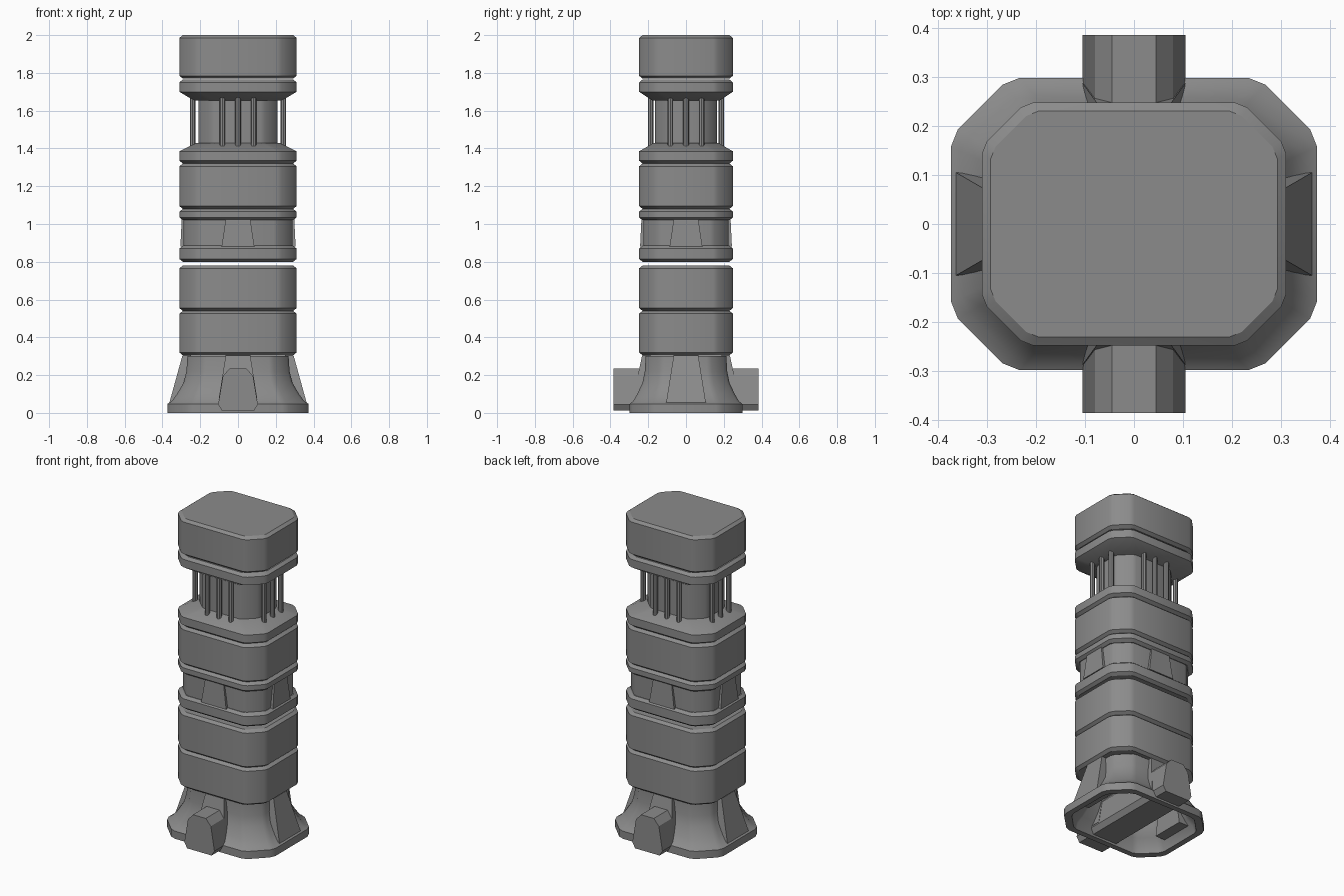
import bpy, math
from mathutils import Matrix

cube = bpy.data.objects.get("Cube")
if cube:
    bpy.data.objects.remove(cube, do_unlink=True)

grey = bpy.data.materials.new("mid_grey")
grey.use_nodes = True
COLOUR = (0.26, 0.26, 0.26, 1)
grey.diffuse_color = COLOUR
grey.node_tree.nodes["Principled BSDF"].inputs["Base Color"].default_value = COLOUR

HX, HY = 0.31, 0.248          # half width and half depth of the column


def add_mesh(name, verts, faces, smooth=True):
    mesh = bpy.data.meshes.new(name)
    mesh.from_pydata(verts, [], faces)
    mesh.materials.append(grey)
    obj = bpy.data.objects.new(name, mesh)
    bpy.context.collection.objects.link(obj)
    bpy.ops.object.select_all(action='DESELECT')
    obj.select_set(True)
    bpy.context.view_layer.objects.active = obj
    if smooth:
        bpy.ops.object.shade_smooth_by_angle(angle=math.radians(30))
    return obj


def outline(hx, hy, c):
    """Rectangle whose corners are softened chamfers of size c."""
    corner = [(hx, hy - c), (hx - c * 0.1, hy - c * 0.75),
              (hx - c * 0.75, hy - c * 0.1), (hx - c, hy)]
    pts = []
    for sx, sy in ((1, 1), (-1, 1), (-1, -1), (1, -1)):
        quad = [(x * sx, y * sy) for x, y in corner]
        pts += quad if sx * sy > 0 else quad[::-1]
    return pts


def loft(name, rings):
    """Skin a closed stack of (z, half x, half y, corner) outlines."""
    verts, faces = [], []
    for z, hx, hy, c in rings:
        verts += [(x, y, z) for x, y in outline(hx, hy, c)]
    n = 16
    for r in range(len(rings) - 1):
        for i in range(n):
            j = (i + 1) % n
            faces.append((r * n + i, r * n + j, r * n + n + j, r * n + n + i))
    faces.append(tuple(reversed(range(n))))
    faces.append(tuple(range((len(rings) - 1) * n, len(rings) * n)))
    return add_mesh(name, verts, faces)


def inset(z, d, c=0.105):
    return (z, HX - d, HY - d, c)


def band(name, z0, z1, bevel=0.018):
    loft(name, [inset(z0, bevel, 0.097), inset(z0 + bevel * 0.8, 0),
                inset(z1 - bevel * 0.8, 0), inset(z1, bevel, 0.097)])


# Plain blocks and narrow bands
band("lower_block", 0.305, 0.54)
band("second_block", 0.54, 0.78)
band("waist_lower_band", 0.80, 0.885)
band("waist_upper_band", 1.02, 1.08)
band("middle_block", 1.08, 1.32)
band("cap_block", 1.77, 2.0)
loft("waist_recess", [inset(0.87, 0.022, 0.1), inset(1.03, 0.022, 0.1)])

# Narrow neck with flared collars
loft("neck_lower_collar", [inset(1.32, 0.018), inset(1.335, 0), inset(1.385, 0),
                           (1.43, 0.22, 0.17, 0.1)])
loft("neck_core", [(1.4, 0.21, 0.163, 0.09), (1.68, 0.21, 0.163, 0.09)])
loft("neck_upper_collar", [(1.655, 0.235, 0.18, 0.1), inset(1.70, 0),
                           inset(1.75, 0), inset(1.765, 0.018)])


def rod(name, x, y):
    r, n = 0.015, 8
    verts = [(x + r * math.cos(math.tau * i / n), y + r * math.sin(math.tau * i / n), z)
             for z in (1.41, 1.68) for i in range(n)]
    faces = [(i, (i + 1) % n, (i + 1) % n + n, i + n) for i in range(n)]
    add_mesh(name, verts, faces + [tuple(reversed(range(n))), tuple(range(n, 2 * n))])


for s, x_side, y_side in ((1, "left", "back"), (-1, "right", "front")):
    for k in (-1, 0, 1):
        rod(f"{y_side}_rod_{k + 2}", k * 0.083, s * 0.187)
        rod(f"{x_side}_rod_{k + 2}", s * 0.24, k * 0.083)


# Tapered panels: built facing +x, then turned to each side
def panel(name, angle, z0, z1, w0, w1, out0, out1, back):
    verts = [(back, -w0, z0), (out0, -w0, z0), (out0, w0, z0), (back, w0, z0),
             (back, -w1, z1), (out1, -w1, z1), (out1, w1, z1), (back, w1, z1)]
    faces = [(3, 2, 1, 0), (4, 5, 6, 7), (0, 1, 5, 4),
             (1, 2, 6, 5), (2, 3, 7, 6), (3, 0, 4, 7)]
    obj = add_mesh(name, verts, faces, False)
    obj.data.transform(Matrix.Rotation(angle, 4, 'Z'))


for k, side in enumerate(("left", "back", "right", "front")):
    h = (HX, HY)[k % 2]
    foot = (0.363, 0.287)[k % 2]
    panel(side + "_waist_panel", k * math.pi / 2, 0.88, 1.025, 0.087, 0.065,
          h - 0.005, h - 0.012, h - 0.05)
    panel(side + "_buttress", k * math.pi / 2, 0.055, 0.305, 0.105, 0.065,
          foot, h - 0.016, h - 0.06)

# Hollow flared base: outer skin upward, then inner skin, closed on top of the hollow
FX, FY = 0.373, 0.298
flare = [(0.30, 0.105), (0.22, 0.10), (0.16, 0.085), (0.10, 0.05), (0.062, 0.022)]
outer = [(z, FX - d, FY - d * 0.8, 0.14 - d * 0.33) for z, d in reversed(flare)]
inner = [(z - 0.02, FX - d - 0.025, FY - d * 0.8 - 0.025, 0.13 - d * 0.33)
         for z, d in flare]
rings = [inner[0]] + inner[1:] + [(0, FX - 0.035, FY - 0.035, 0.13), (0, FX, FY, 0.14),
                                  (0.048, FX, FY, 0.14)] + outer
loft("flared_base", rings)

# Cross bar running front to back through the base
half = [(0.085, 0.012), (0.105, 0.045), (0.08, 0.195), (0.045, 0.235)]
section = half + [(-x, z) for x, z in reversed(half)]
n = len(section)
verts = [(x, y, z) for y in (-0.385, 0.385) for x, z in section]
faces = [(i, i + n, (i + 1) % n + n, (i + 1) % n) for i in range(n)]
add_mesh("cross_bar", verts,
         faces + [tuple(range(n)), tuple(reversed(range(n, 2 * n)))], False)
